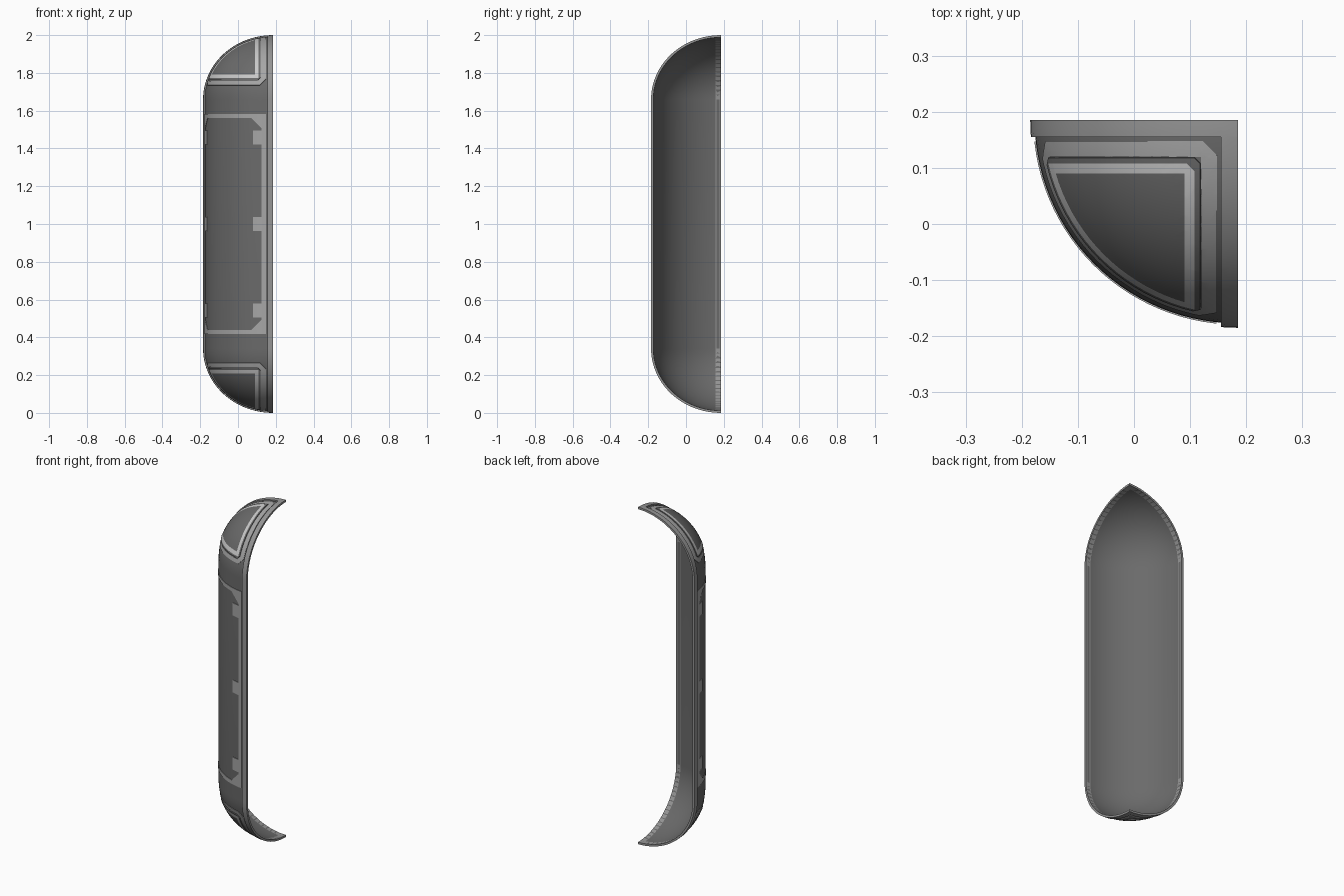
import bpy, bmesh, math
from mathutils import Vector

cube = bpy.data.objects.get("Cube")
if cube:
    bpy.data.objects.remove(cube)

AXIS = 0.185          # x and y of the capsule axis
STRAIGHT = 0.66       # half height of the straight wall
FLATTEN = 0.03        # domes are this much lower than their radius
ORIGIN = Vector((AXIS, AXIS, 1))
STEPS, RINGS = 28, 20


def material(name, grey):
    m = bpy.data.materials.new(name)
    m.use_nodes = True
    m.diffuse_color = (grey, grey, grey, 1)
    bsdf = next(n for n in m.node_tree.nodes if n.type == 'BSDF_PRINCIPLED')
    bsdf.inputs["Base Color"].default_value = m.diffuse_color
    return m


charcoal = material("charcoal", 0.145)
rim_grey = material("rim grey", 0.3)
frame_grey = material("frame grey", 0.38)
pale_grey = material("pale grey", 0.58)


def measure(p):
    """Distance to the nearest cut side, height from the middle, and both side distances added."""
    a, b = AXIS - p.x, AXIS - p.y
    return min(a, b), abs(p.z - 1), a + b


def quarter_skin(r):
    """Quarter of a capsule surface of radius r."""
    bm = bmesh.new()
    profile = []
    for i in range(RINGS + 1):
        t = math.pi / 2 * (1 - i / RINGS)
        profile.append((r * math.cos(t), STRAIGHT + (r - FLATTEN) * math.sin(t)))
    profile += [(q, -h) for q, h in reversed(profile)]
    grid = []
    for q, h in profile:
        angles = [math.pi / 2 * j / STEPS for j in range(STEPS + 1)]
        grid.append([bm.verts.new((AXIS - q * math.cos(a), AXIS - q * math.sin(a), 1 + h))
                     for a in angles])
    for top, low in zip(grid, grid[1:]):
        for j in range(STEPS):
            bm.faces.new((top[j], low[j], low[j + 1], top[j + 1]))
    bmesh.ops.remove_doubles(bm, verts=bm.verts, dist=1e-5)
    return bm


def side_planes(*distances):
    return [(n, d) for d in distances for n in ((-1, 0, 0), (0, -1, 0))]


def level_planes(*heights):
    return [((0, 0, s), h) for h in heights for s in (1, -1)]


def corner_planes(slope, total):
    """Planes where side distance + slope * height equals total."""
    return [(n, total) for s in (slope, -slope) for n in ((-1, 0, s), (0, -1, s))]


def pole_plane(total):
    return [((-1, -1, 0), total)]


def shell(name, r, thickness, planes, keep, mats, pick=lambda d, h, s: 0):
    """Cut the skin along planes, keep faces by rule, colour them and thicken inward."""
    bm = quarter_skin(r)
    for n, c in planes:
        n = Vector(n)
        bmesh.ops.bisect_plane(bm, geom=bm.verts[:] + bm.edges[:] + bm.faces[:], dist=1e-6,
                               plane_co=ORIGIN + n * c / n.length_squared, plane_no=n)
    doomed = []
    for f in bm.faces:
        where = measure(f.calc_center_median())
        if keep(*where):
            f.material_index = pick(*where)
        else:
            doomed.append(f)
    bmesh.ops.delete(bm, geom=doomed, context='FACES')
    mesh = bpy.data.meshes.new(name)
    bm.to_mesh(mesh)
    bm.free()
    for m in mats:
        mesh.materials.append(m)
    ob = bpy.data.objects.new(name, mesh)
    bpy.context.collection.objects.link(ob)
    bpy.ops.object.select_all(action='DESELECT')
    ob.select_set(True)
    bpy.context.view_layer.objects.active = ob
    mod = ob.modifiers.new("thickness", 'SOLIDIFY')
    mod.thickness = thickness
    mod.offset = -1
    bpy.ops.object.modifier_apply(modifier=mod.name)
    bpy.ops.object.shade_smooth_by_angle(angle=math.radians(35))
    return ob


# Thin curved wall
shell("wall", 0.362, 0.004, [], lambda d, h, s: True, [charcoal])

# Raised rim along the two cut sides
shell("rim", 0.37, 0.012, side_planes(0.03), lambda d, h, s: d < 0.03, [rim_grey])


# Frame around the long middle panel, with filled inner corners and three tabs per side
def in_frame(d, h, s):
    outer = d > 0.038 and h < 0.583
    inner = d > 0.06 and h < 0.56 and d - h > -0.446
    tab = d < 0.105 and (h < 0.037 or 0.42 < h < 0.495)
    return outer and (tab or not inner)


shell("panel_frame", 0.3645, 0.004,
      side_planes(0.038, 0.06, 0.105) + level_planes(0.583, 0.56, 0.037, 0.42, 0.495)
      + corner_planes(-1, -0.446),
      in_frame, [frame_grey])


# Frames around both dome panels
def in_dome_frame(d, h, s):
    outer = d > 0.037 and h > 0.735 and d + h > 0.805 and s > 0.1
    inner = d > 0.066 and h > 0.757 and d + h > 0.84
    return outer and not inner


shell("dome_frames", 0.3645, 0.004,
      side_planes(0.037, 0.066) + level_planes(0.735, 0.757)
      + corner_planes(1, 0.805) + corner_planes(1, 0.84) + pole_plane(0.1),
      in_dome_frame, [frame_grey])


# Raised dome panels with a pale border stripe
def in_dome_panel(d, h, s):
    return d > 0.067 and h > 0.763 and d + h > 0.843 and s > 0.145


def dome_stripe(d, h, s):
    outer = d > 0.077 and h > 0.772 and s > 0.168
    inner = d > 0.095 and h > 0.792
    return int(outer and not inner)


shell("dome_panels", 0.3675, 0.007,
      side_planes(0.067, 0.077, 0.095) + level_planes(0.763, 0.772, 0.792)
      + corner_planes(1, 0.843) + pole_plane(0.145) + pole_plane(0.168),
      in_dome_panel, [charcoal, pale_grey], dome_stripe)
